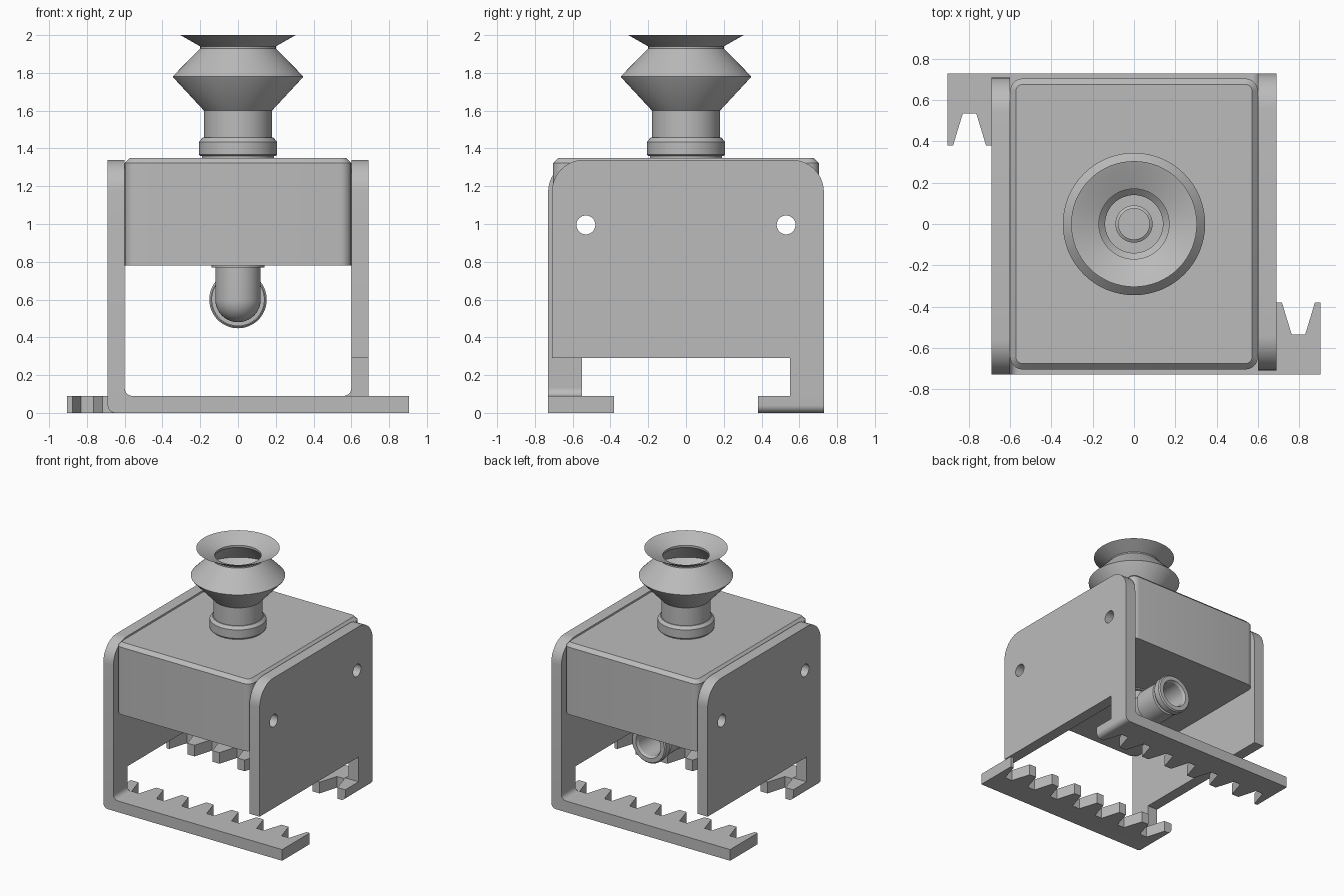
import bpy, bmesh, math
from mathutils import Matrix, Vector

if "Cube" in bpy.data.objects:
    bpy.data.objects.remove(bpy.data.objects["Cube"])

GREY = (0.5, 0.5, 0.5, 1)
mat = bpy.data.materials.new("plain grey")
mat.use_nodes = True
mat.diffuse_color = GREY
mat.node_tree.nodes["Principled BSDF"].inputs["Base Color"].default_value = GREY


def finish(name, bm, matrix=None):
    """Turn a bmesh into a smooth-by-angle grey object."""
    if matrix:
        bm.transform(matrix)
    bmesh.ops.recalc_face_normals(bm, faces=bm.faces)
    mesh = bpy.data.meshes.new(name)
    bm.to_mesh(mesh)
    bm.free()
    obj = bpy.data.objects.new(name, mesh)
    bpy.context.collection.objects.link(obj)
    mesh.materials.append(mat)
    activate(obj)
    bpy.ops.object.shade_smooth_by_angle(angle=math.radians(25))
    return obj


def activate(obj):
    bpy.ops.object.select_all(action="DESELECT")
    obj.select_set(True)
    bpy.context.view_layer.objects.active = obj


def prism(points, axis, low, high):
    """Extrude a 2D outline along x, y or z."""
    place = {"x": lambda a, b: (low, a, b),
             "y": lambda a, b: (a, low, b),
             "z": lambda a, b: (a, b, low)}[axis]
    bm = bmesh.new()
    face = bm.faces.new([bm.verts.new(place(*p)) for p in points])
    moved = bmesh.ops.extrude_face_region(bm, geom=[face], use_keep_orig=True)
    step = Vector([high - low if axis == a else 0 for a in "xyz"])
    verts = [g for g in moved["geom"] if isinstance(g, bmesh.types.BMVert)]
    bmesh.ops.translate(bm, vec=step, verts=verts)
    return bm


def round_edges(bm, rule, width, segments):
    """Bevel the edges whose two ends both satisfy the rule."""
    edges = [e for e in bm.edges if rule(e.verts[0].co) and rule(e.verts[1].co)
             and e.calc_face_angle(0) > 0.1]
    bmesh.ops.bevel(bm, geom=edges, offset=width, offset_type="OFFSET",
                    segments=segments, profile=0.5, affect="EDGES")


def lathe(name, profile, matrix=None, steps=64):
    """Revolve radius/height pairs around z."""
    bm = bmesh.new()
    verts = [bm.verts.new((r, 0, z)) for r, z in profile]
    edges = [bm.edges.new(pair) for pair in zip(verts, verts[1:])]
    bmesh.ops.spin(bm, geom=verts + edges, cent=(0, 0, 0), axis=(0, 0, 1),
                   angle=math.tau, steps=steps)
    bmesh.ops.remove_doubles(bm, verts=bm.verts, dist=1e-4)
    return finish(name, bm, matrix)


def drill(obj, cutter):
    activate(obj)
    mod = obj.modifiers.new("screw holes", "BOOLEAN")
    mod.object = cutter
    mod.solver = "EXACT"
    bpy.ops.object.modifier_apply(modifier=mod.name)


# Cutter for the two cross holes
bm = bmesh.new()
for y in (-0.53, 0.53):
    bmesh.ops.create_cone(bm, cap_ends=True, segments=32, radius1=0.05, radius2=0.05, depth=3,
                          matrix=Matrix.Translation((0, y, 0.995)) @ Matrix.Rotation(math.pi / 2, 4, "Y"))
hole_cutter = finish("hole_cutter", bm)
hole_cutter.hide_render = True

# Body block: rounded upright corners, chamfered top rim
X, Y, TOP = 0.6, 0.705, 1.35
bm = prism([(-X, -Y), (X, -Y), (X, Y), (-X, Y)], "z", 0.78, TOP)
for sx in (-1, 1):
    for sy in (-1, 1):
        round_edges(bm, lambda v: v.x * sx > X - 0.001 and v.y * sy > Y - 0.001, 0.06, 6)
round_edges(bm, lambda v: v.z > TOP - 0.001, 0.028, 1)
drill(finish("body_block", bm), hole_cutter)

# Two side brackets, the second turned half way round
IN, OUT, FRONT, BACK, SHEET = -0.6, -0.69, -0.73, 0.71, 0.09
for side, turn in (("right", 0), ("left", math.pi)):
    spin = Matrix.Rotation(turn, 4, "Z")

    # Side plate with a single front leg
    bm = prism([(FRONT, SHEET), (-0.55, SHEET), (-0.55, 0.29), (BACK, 0.29),
                (BACK, 1.34), (FRONT, 1.34)], "x", OUT, IN)
    for end in (FRONT, BACK):
        round_edges(bm, lambda v: v.z > 1.33 and abs(v.y - end) < 0.001, 0.17, 10)
    drill(finish(side + "_side_plate", bm, spin), hole_cutter)

    # Toothed foot bar
    outline = [(0.905, FRONT), (OUT, FRONT), (OUT, -0.38)]
    for i in range(7):
        gap = -0.541 + i * 0.223
        outline += [(gap - 0.08, -0.38), (gap - 0.033, -0.535),
                    (gap + 0.033, -0.535), (gap + 0.08, -0.38)]
    outline.append((0.905, -0.38))
    bm = prism(outline, "z", 0, SHEET)
    round_edges(bm, lambda v: v.x < OUT + 0.001 and v.z < 0.001, 0.04, 6)
    finish(side + "_toothed_foot", bm, spin)

    # Concave fillet inside the bend
    r = 0.04
    arc = [(IN + r - r * math.cos(a), SHEET + r - r * math.sin(a))
           for a in (math.pi / 2 * k / 6 for k in range(7))]
    bm = prism([(IN, SHEET)] + arc[::-1], "y", FRONT, -0.55)
    finish(side + "_bend_fillet", bm, spin)

# Suction cup: collar and hollow bellows
lathe("cup_base", [(0, 1.35), (0.19, 1.35), (0.19, 1.365), (0, 1.365)])
lathe("cup_collar", [(0, 1.36), (0.2, 1.36), (0.207, 1.367), (0.207, 1.435),
                     (0.187, 1.457), (0.14, 1.457), (0.14, 1.4), (0, 1.4)])
lathe("suction_bellows", [(0.14, 1.4), (0.18, 1.4), (0.18, 1.6), (0.342, 1.775), (0.345, 1.782),
                          (0.2, 1.93), (0.2, 1.94), (0.305, 2.0), (0.275, 1.989),
                          (0.17, 1.942), (0.17, 1.925), (0.31, 1.78), (0.14, 1.615), (0.14, 1.4)])
lathe("cup_nipple", [(0.09, 1.39), (0.09, 1.46), (0.075, 1.47), (0.075, 1.405), (0, 1.405)])

# Hose elbow under the body, opening to the back
lathe("elbow_flange", [(0, 0.785), (0.14, 0.785), (0.14, 0.77), (0, 0.77)])
ball = [(0.12 * math.sin(a), 0.6 - 0.12 * math.cos(a))
        for a in (math.pi / 2 * k / 12 for k in range(13))]
lathe("elbow_drop", ball + [(0.12, 0.78)])
to_back = Matrix.Translation((0, 0, 0.6)) @ Matrix.Rotation(-math.pi / 2, 4, "X")
lathe("hose_socket", [(0, 0), (0.12, 0), (0.12, 0.2), (0.14, 0.2), (0.14, 0.39), (0.125, 0.395),
                      (0.125, 0.415), (0.143, 0.415), (0.152, 0.424), (0.152, 0.471),
                      (0.143, 0.48), (0.11, 0.48), (0.1, 0.46), (0.1, 0.25), (0, 0.25)], to_back)

bpy.data.objects.remove(hole_cutter)
